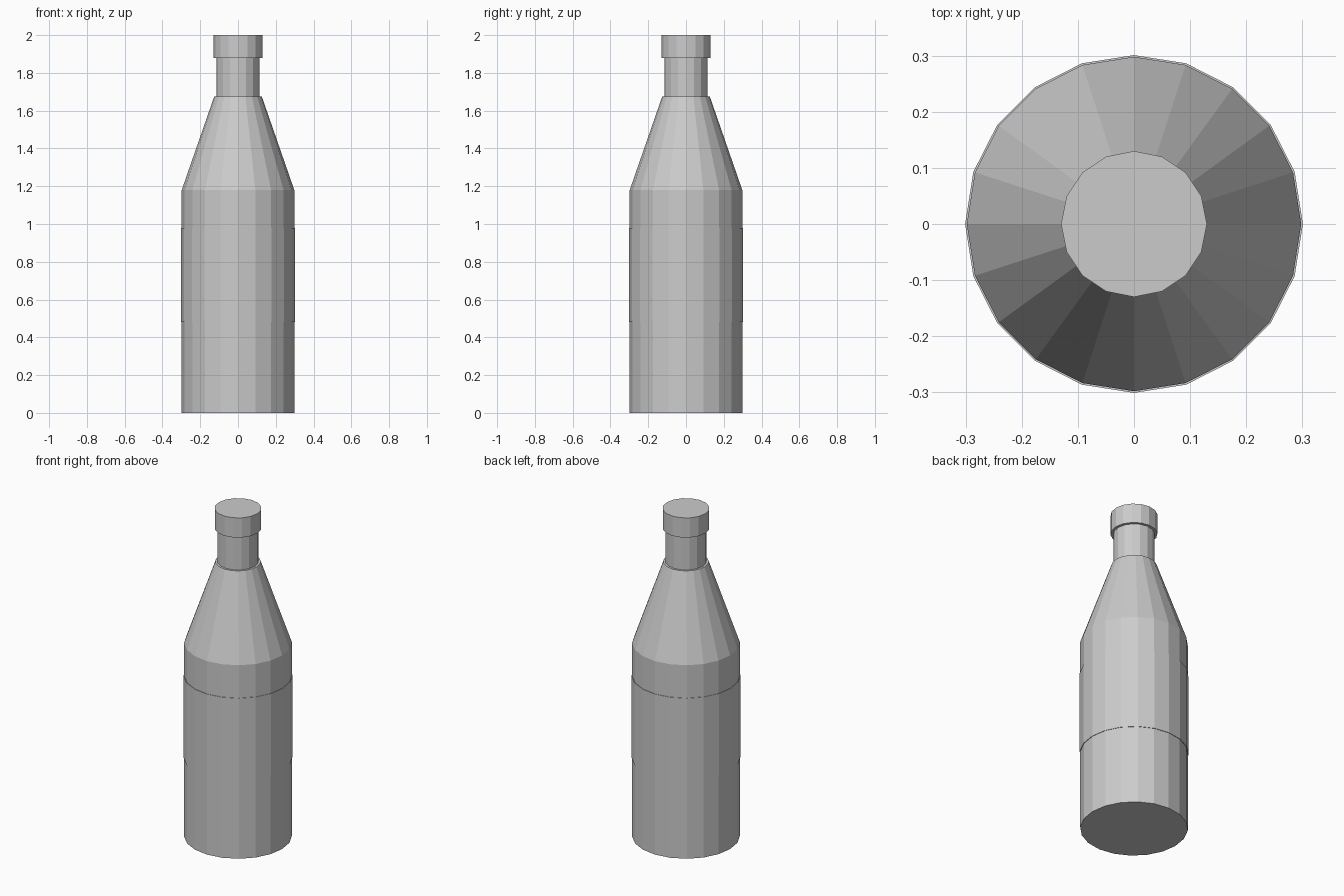
import bpy

default_cube = bpy.data.objects.get("Cube")
if default_cube:
    bpy.data.objects.remove(default_cube, do_unlink=True)

grey = bpy.data.materials.new("plain grey")
grey.use_nodes = True
colour = (0.6, 0.6, 0.6, 1)
grey.diffuse_color = colour
grey.node_tree.nodes["Principled BSDF"].inputs["Base Color"].default_value = colour


def frustum(name, sides, low_radius, high_radius, bottom, top):
    """Closed, flat-faced round part standing between two heights."""
    bpy.ops.mesh.primitive_cone_add(
        vertices=sides, radius1=low_radius, radius2=high_radius,
        depth=top - bottom, location=(0, 0, (bottom + top) / 2))
    part = bpy.context.object
    part.name = part.data.name = name
    part.data.materials.append(grey)
    return part


# Bottle body with a thin wrapped label
frustum("body", 20, 0.298, 0.298, 0, 1.18)
frustum("label", 20, 0.301, 0.301, 0.48, 0.98)

# Tapered shoulder, neck and cap
frustum("shoulder", 20, 0.298, 0.126, 1.18, 1.675)
frustum("neck", 16, 0.114, 0.114, 1.675, 1.88)
frustum("cap", 16, 0.13, 0.13, 1.88, 2)
